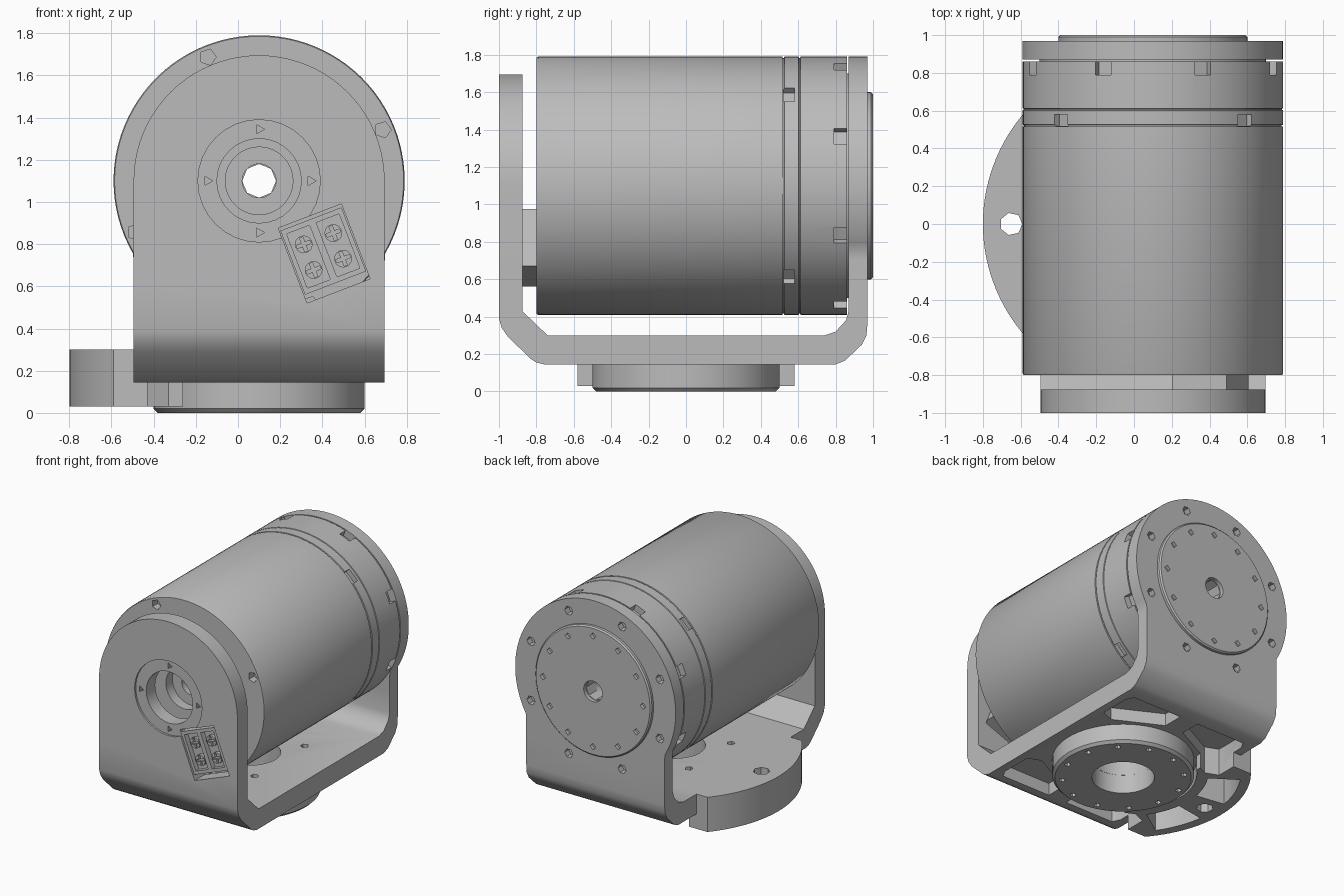
import bpy, bmesh
from math import sin, cos, pi, radians

if "Cube" in bpy.data.objects:
    bpy.data.objects.remove(bpy.data.objects["Cube"])

grey = bpy.data.materials.new("machined_grey")
grey.use_nodes = True
grey.diffuse_color = (0.5, 0.5, 0.5, 1)
grey.node_tree.nodes["Principled BSDF"].inputs["Base Color"].default_value = (0.5, 0.5, 0.5, 1)

CX, CZ = 0.1, 1.1          # shared axis of motor, plates and hub
HALF = 0.595               # half width of the bracket
parts = []


def place(axis, u, v, w):
    """Map a 2D profile point plus a depth along the axis to 3D."""
    return {"x": (w, u, v), "y": (u, w, v), "z": (u, v, w)}[axis]


def add_prism(bm, pts, axis, a, b):
    lo = [bm.verts.new(place(axis, u, v, a)) for u, v in pts]
    hi = [bm.verts.new(place(axis, u, v, b)) for u, v in pts]
    bm.faces.new(lo)
    bm.faces.new(hi[::-1])
    n = len(pts)
    for i in range(n):
        j = (i + 1) % n
        bm.faces.new((lo[i], hi[i], hi[j], lo[j]))


def finish(bm, name):
    bmesh.ops.recalc_face_normals(bm, faces=bm.faces)
    mesh = bpy.data.meshes.new(name)
    bm.to_mesh(mesh)
    bm.free()
    mesh.materials.append(grey)
    ob = bpy.data.objects.new(name, mesh)
    bpy.context.collection.objects.link(ob)
    parts.append(ob)
    return ob


def prisms(name, specs):
    bm = bmesh.new()
    for spec in specs:
        add_prism(bm, *spec)
    return finish(bm, name)


def lathe(name, profile, axis, cu, cv, n=72):
    """Spin a closed (radius, depth) section around an axis."""
    bm = bmesh.new()
    rings = [[bm.verts.new(place(axis, cu + r * cos(2 * pi * k / n), cv + r * sin(2 * pi * k / n), d))
              for r, d in profile] for k in range(n)]
    m = len(profile)
    for k in range(n):
        p, q = rings[k], rings[(k + 1) % n]
        for i in range(m):
            j = (i + 1) % m
            bm.faces.new((p[i], p[j], q[j], q[i]))
    return finish(bm, name)


def combine(ob, other, op="DIFFERENCE"):
    """Apply a boolean and remove the helper."""
    other.hide_render = True
    mod = ob.modifiers.new("boolean", "BOOLEAN")
    mod.operation, mod.object, mod.solver = op, other, "EXACT"
    graph = bpy.context.evaluated_depsgraph_get()
    mesh = bpy.data.meshes.new_from_object(ob.evaluated_get(graph))
    ob.modifiers.clear()
    ob.data = mesh
    parts.remove(other)
    bpy.data.objects.remove(other)


def arc(cu, cv, r, a0, a1, n):
    return [(cu + r * cos(radians(a0 + (a1 - a0) * i / n)),
             cv + r * sin(radians(a0 + (a1 - a0) * i / n))) for i in range(n + 1)]


def circle(cu, cv, r, n=32):
    return arc(cu, cv, r, 0, 360, n)[:-1]


def bolt_circle(cu, cv, ring, r, count, start, axis, a, b, sides=6):
    return [(circle(*arc(cu, cv, ring, start + 360 * k / count, 360, 1)[0], r, sides), axis, a, b)
            for k in range(count)]


def turned_rect(cu, cv, x0, x1, y0, y1, deg):
    c, s = cos(radians(deg)), sin(radians(deg))
    return [(cu + x * c - y * s, cv + x * s + y * c)
            for x, y in ((x0, y0), (x1, y0), (x1, y1), (x0, y1))]


# Folded U bracket
fold = [(-1, 0.7), (-1, 0.39), (-0.985, 0.34), (-0.95, 0.29), (-0.83, 0.175), (-0.8, 0.155),
        (-0.76, 0.145), (0.8, 0.145), (0.85, 0.165), (0.94, 0.25), (0.965, 0.3), (0.97, 0.36),
        (0.97, 0.7), (0.87, 0.7), (0.87, 0.43), (0.855, 0.38), (0.8, 0.32), (0.74, 0.3),
        (-0.74, 0.3), (-0.875, 0.43), (-0.875, 0.7)]
bracket = prisms("bracket", [(fold, "x", CX - HALF, CX + HALF)])
left, right = CX - HALF, CX + HALF
front_arch = arc(CX, CZ, HALF, 0, 180, 40) + [(left, 0.6), (right, 0.6)]
back_arch = arc(CX, CZ, 0.69, -30, 210, 60) + [(left, 0.71), (left, 0.6), (right, 0.6), (right, 0.71)]
for pts, a, b in ((front_arch, -1, -0.875), (back_arch, 0.87, 0.97)):
    combine(bracket, prisms("arch", [(pts, "y", a, b)]), "UNION")

# Curved side lug joined to the base
lug = arc(CX, 0, 0.9, 140, 220, 28) + [(-0.26, -0.58)] + arc(CX, 0, 0.52, 226, 134, 16) + [(-0.26, 0.58)]
combine(bracket, prisms("lug", [(lug, "z", 0.03, 0.3)]), "UNION")

# Front plate opening, connector window and rear plate bore
combine(bracket, prisms("cut", [(circle(CX, CZ, 0.29), "y", -1.1, -0.985)]))
combine(bracket, prisms("cut", [
    (circle(CX, CZ, 0.2), "y", -1.1, -0.8),
    (turned_rect(0.405, 0.765, -0.16, 0.16, -0.2, 0.18, 21), "y", -1.1, -0.8),
    (circle(CX, CZ, 0.08, 8), "y", 0.8, 1.1)]
    + bolt_circle(CX, CZ, 0.245, 0.025, 4, 0, "y", -1.1, -0.94, 3)
    + bolt_circle(CX, CZ, 0.6, 0.035, 8, 22.5, "y", 0.92, 1.1)))

# Pockets under the base and lug, with through holes
pockets = []
for sy in (1, -1):
    for sx in (1, -1):
        pockets.append(([(CX + sx * x, sy * y) for x, y in
                         ((0.08, 0.56), (0.08, 0.72), (0.5, 0.72), (0.53, 0.66), (0.53, 0.42), (0.43, 0.38))],
                        "z", -0.1, 0.24))
    a0, a1 = 180 + sy * 9, 180 + sy * 34
    pockets.append((arc(CX, 0, 0.83, a0, a1, 6) + arc(CX, 0, 0.6, a1, a0, 6), "z", -0.1, 0.24))
pockets.append((circle(-0.65, 0, 0.06, 7), "z", -0.1, 0.5))
pockets.append((circle(CX, 0, 0.22), "z", -0.1, 0.5))
for deg in (50, 90, 140, 220, 270, 310):
    pockets.append((circle(*arc(CX, 0, 0.4, deg, deg, 1)[0], 0.03, 5), "z", 0.1, 0.5))
combine(bracket, prisms("cut", pockets))

# Mounting hub below the base
hub = lathe("base_hub", [(0.22, 0.0), (0.48, 0.0), (0.5, 0.02), (0.5, 0.16), (0.22, 0.16)], "z", CX, 0)
combine(hub, prisms("cut", bolt_circle(CX, 0, 0.43, 0.022, 12, 15, "z", -0.1, 0.06)))

# Motor body with bore, front recess and seam grooves
motor = lathe("motor_body", [
    (0.08, -0.72), (0.16, -0.72), (0.16, -0.8), (0.685, -0.8), (0.69, -0.79), (0.69, 0.515),
    (0.682, 0.517), (0.682, 0.524), (0.69, 0.526), (0.69, 0.602), (0.684, 0.604), (0.684, 0.61),
    (0.69, 0.612), (0.69, 0.86), (0.6, 0.86), (0.6, 0.875), (0.08, 0.875)], "y", CX, CZ, 96)
cuts = [(turned_rect(CX, CZ, 0.64, 0.8, -0.045, 0.045, 22.5 + 45 * k), "y", 0.79, 0.9) for k in range(8)]
cuts += [(turned_rect(CX, CZ, 0.65, 0.8, -0.05, 0.05, 45 + 90 * k), "y", 0.52, 0.58) for k in range(4)]
cuts += bolt_circle(CX, CZ, 0.635, 0.04, 4, 22.5, "y", -0.9, -0.74, 5)
combine(motor, prisms("cut", cuts))

# Rear output flange
flange = lathe("rear_flange", [(0.08, 0.96), (0.5, 0.96), (0.5, 0.99), (0.49, 1.0), (0.08, 1.0)], "y", CX, CZ)
combine(flange, prisms("cut", bolt_circle(CX, CZ, 0.43, 0.025, 12, 0, "y", 0.975, 1.1, 4)))

# Terminal block with two trays
block = prisms("terminal_block", [
    (turned_rect(0.405, 0.765, -0.155, 0.155, -0.16, 0.165, 21), "y", -0.99, -0.79)])
combine(block, prisms("cut", [
    (turned_rect(0.405, 0.765, x - 0.058, x + 0.058, -0.135, 0.14, 21), "y", -1.1, -0.95)
    for x in (-0.075, 0.075)]))

# Terminal screws with cross slots
for i, (x, y) in enumerate(((-0.075, -0.065), (-0.075, 0.065), (0.075, -0.065), (0.075, 0.065))):
    u, v = turned_rect(0.405, 0.765, x, x, y, y, 21)[0]
    screw = prisms("terminal_screw_%d" % (i + 1), [(circle(u, v, 0.042, 16), "y", -0.975, -0.94)])
    for deg in (21, 111):
        combine(screw, prisms("cut", [(turned_rect(u, v, -0.035, 0.035, -0.008, 0.008, deg), "y", -1, -0.958)]))

# Smooth shading with sharp edges kept
bpy.ops.object.select_all(action="DESELECT")
for ob in parts:
    ob.select_set(True)
bpy.context.view_layer.objects.active = parts[0]
bpy.ops.object.shade_smooth_by_angle(angle=radians(30))
